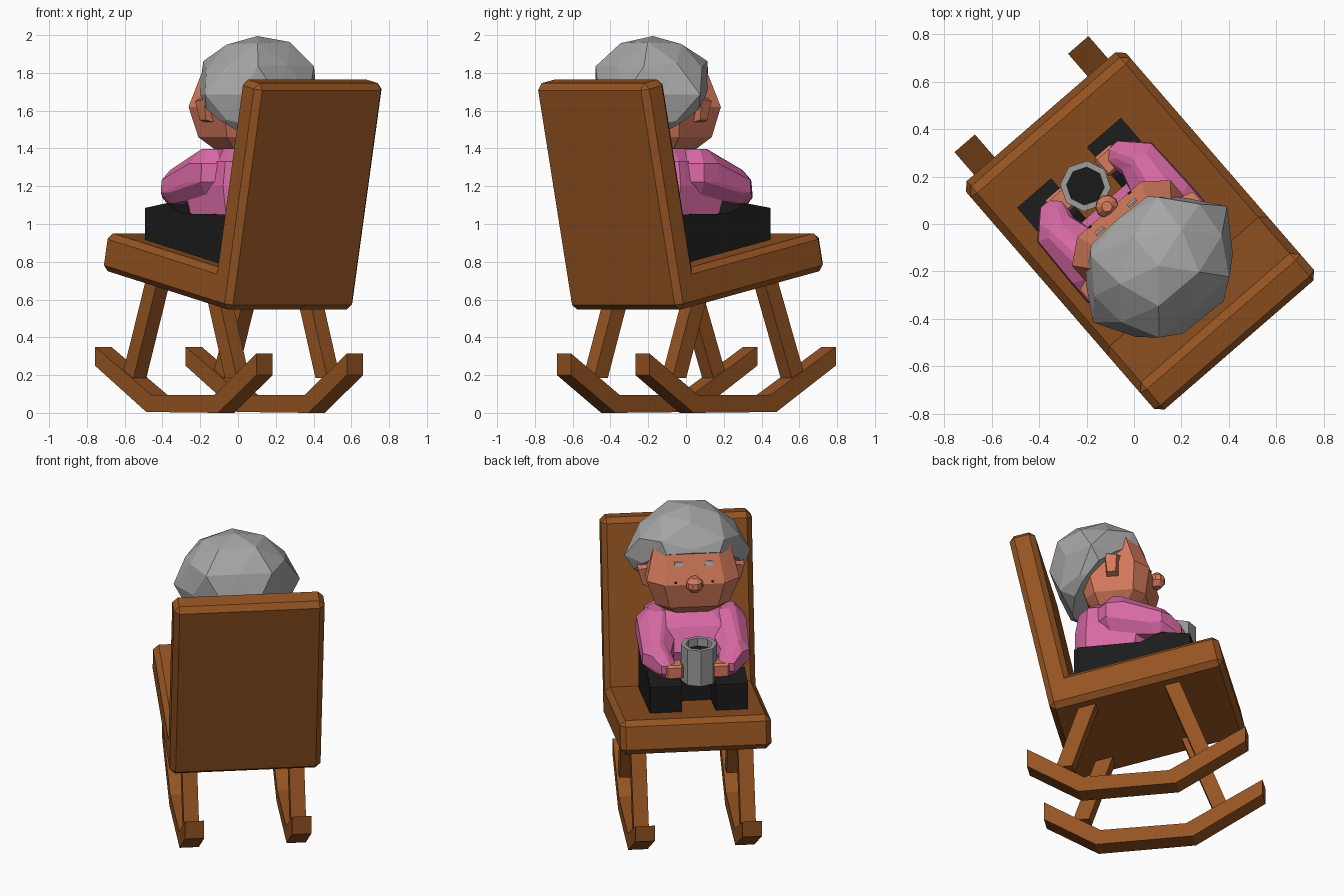
import bpy, bmesh, math, random
from mathutils import Matrix, Vector

if "Cube" in bpy.data.objects:
    bpy.data.objects.remove(bpy.data.objects["Cube"])
random.seed(4)

# Parts are built facing local +x, then the whole model is turned
TURN = Matrix.Rotation(math.radians(130.9), 4, "Z")
SITTER = Matrix.Translation((0, 0.038, 0))
TILT = math.radians(11.8)


def material(name, rgb):
    m = bpy.data.materials.new(name)
    m.use_nodes = True
    m.diffuse_color = (*rgb, 1)
    m.node_tree.nodes["Principled BSDF"].inputs["Base Color"].default_value = (*rgb, 1)
    return m


WOOD = material("brown wood", (0.3, 0.088, 0.016))
SKIN = material("warm skin", (0.68, 0.2, 0.11))
PINK = material("pink wool", (0.68, 0.14, 0.37))
HAIR = material("grey hair", (0.38, 0.38, 0.38))
METAL = material("grey mug", (0.34, 0.34, 0.345))
BLACK = material("black cloth", (0.011, 0.011, 0.011))


def finish(name, bm, mat, place=Matrix(), bevel=0):
    if bevel:
        bmesh.ops.bevel(bm, geom=bm.edges[:], offset=bevel, segments=1,
                        affect="EDGES", profile=0.5)
    bmesh.ops.recalc_face_normals(bm, faces=bm.faces[:])
    bm.transform(TURN @ place)
    mesh = bpy.data.meshes.new(name)
    bm.to_mesh(mesh)
    bm.free()
    mesh.materials.append(mat)
    ob = bpy.data.objects.new(name, mesh)
    bpy.context.collection.objects.link(ob)
    return ob


def hull(points):
    bm = bmesh.new()
    for p in points:
        bm.verts.new(p)
    bmesh.ops.convex_hull(bm, input=bm.verts[:])
    loose = [v for v in bm.verts if not v.link_faces]
    bmesh.ops.delete(bm, geom=loose, context="VERTS")
    bmesh.ops.dissolve_limit(bm, angle_limit=0.02, verts=bm.verts[:], edges=bm.edges[:])
    return bm


def prism(profile, y0, y1):
    bm = bmesh.new()
    f = bm.faces.new([bm.verts.new((x, y0, z)) for x, z in profile])
    ext = bmesh.ops.extrude_face_region(bm, geom=[f])
    moved = [g for g in ext["geom"] if isinstance(g, bmesh.types.BMVert)]
    bmesh.ops.translate(bm, vec=(0, y1 - y0, 0), verts=moved)
    bm.faces.new([v for v in f.verts]) if not f.is_valid else None
    return bm


def rounded(rings, c):
    """Hull of chamfered rectangles: height, half width, back, front."""
    corners = [(1, c), (c, 1), (-c, 1), (-1, c), (-1, -c), (-c, -1), (c, -1), (1, -c)]
    return hull([((b + f) / 2 + (f - b) / 2 * u, w * v, z)
                 for z, w, b, f in rings for u, v in corners])


def blob(p, r, n=8):
    """Points of a small faceted ball around p."""
    return [Vector(p) + r * Vector((math.cos(a) * k, math.sin(a) * k, h))
            for h, k in ((-0.9, 0.5), (-0.3, 1), (0.4, 0.95), (0.95, 0.45))
            for a in [math.tau * (i + 0.5) / n for i in range(n)]]


def tilted(s, t):
    return (-0.432 + s * math.cos(TILT) - t * math.sin(TILT),
            0.54 + s * math.sin(TILT) + t * math.cos(TILT))


# Chair seat and back
for name, s0, s1, t1 in (("chair_back", 0, 0.155, 1.225), ("seat", 0.02, 1.06, 0.205)):
    rect = [tilted(s0, 0), tilted(s1, 0), tilted(s1, t1), tilted(s0, t1)]
    finish(name, prism(rect, -0.447, 0.447), WOOD, bevel=0.032)

# Rockers and splayed legs
ROCKER = [(0.725, 0.25), (0.31, 0.005), (-0.27, 0), (-0.58, 0.2),
          (-0.58, 0.315), (-0.24, 0.095), (0.27, 0.095), (0.725, 0.35)]
for side, label in ((1, "left"), (-1, "right")):
    y = side * 0.317
    finish(label + "_rocker", prism(ROCKER, y - 0.057, y + 0.057), WOOD)
    for part, low, high, top in (("front", 0.475, 0.27, 0.73), ("rear", -0.36, -0.21, 0.62)):
        w = 0.048
        leg = [(low - w, 0.185), (low + w, 0.185), (high + w, top), (high - w, top)]
        finish(f"{label}_{part}_leg", prism(leg, y - 0.045, y + 0.045), WOOD)

# Trousers: hips and two thighs resting on the seat
THIGH = [(-0.28, 0.77), (0.375, 0.91), (0.375, 1.085), (0.2, 1.11), (0.08, 1.055), (-0.3, 1.05)]
hips = prism([(-0.32, 0.77), (0.1, 0.85), (0.1, 1.05), (-0.32, 1.05)], -0.27, 0.27)
finish("hips", hips, BLACK, SITTER)
for side, label in ((1, "left"), (-1, "right")):
    y0, y1 = sorted((side * 0.1, side * 0.29))
    finish(label + "_thigh", prism(THIGH, y0, y1), BLACK, SITTER)

# Sweater body
finish("sweater", rounded([(1.0, 0.26, -0.33, 0.1), (1.2, 0.28, -0.33, 0.15),
                           (1.33, 0.26, -0.31, 0.08), (1.4, 0.17, -0.25, 0.0)], 0.65),
       PINK, SITTER)

# Sleeves, cuffs and hands
for side, label in ((1, "left"), (-1, "right")):
    shoulder = blob((-0.07, side * 0.2, 1.265), 0.138)
    elbow = blob((0.175, side * 0.232, 1.195), 0.095)
    wrist = blob((0.25, side * 0.19, 1.16), 0.068)
    finish(label + "_upper_sleeve", hull(shoulder + elbow), PINK, SITTER)
    finish(label + "_forearm", hull(elbow + wrist), PINK, SITTER)
    y0, y1 = sorted((side * 0.085, side * 0.19))
    hand = prism([(0.22, 1.1), (0.32, 1.1), (0.32, 1.19), (0.22, 1.19)], y0, y1)
    finish(label + "_hand", hand, SKIN, SITTER, bevel=0.012)

# Head, nose, ears and painted face details
BROW_Z, CROWN_Z, BROW_X, CROWN_X = 1.62, 1.84, 0.115, 0.03
finish("head", rounded([(1.385, 0.14, -0.22, 0.0), (1.46, 0.22, -0.27, 0.085),
                        (BROW_Z, 0.275, -0.32, BROW_X), (CROWN_Z, 0.22, -0.3, CROWN_X)], 0.65),
       SKIN, SITTER)
finish("nose", hull(blob((0.13, 0, 1.627), 0.05, 10)), SKIN, SITTER)


def face_plate(y, z, w, h):
    """Thin plate lying on the sloping forehead."""
    def surface(q):
        return BROW_X + (CROWN_X - BROW_X) * (q - BROW_Z) / (CROWN_Z - BROW_Z)
    lo, hi = z - h, z + h
    return prism([(surface(lo) - 0.002, lo), (surface(lo) + 0.006, lo),
                  (surface(hi) + 0.006, hi), (surface(hi) - 0.002, hi)], y - w, y + w)


for side, label in ((1, "left"), (-1, "right")):
    ear = [(x, side * y, z) for x, y, z in
           ((-0.13, 0.25, 1.54), (-0.06, 0.25, 1.54), (-0.14, 0.25, 1.68), (-0.04, 0.25, 1.67),
            (-0.12, 0.29, 1.55), (-0.07, 0.29, 1.55), (-0.13, 0.315, 1.66), (-0.06, 0.315, 1.65))]
    finish(label + "_ear", hull(ear), SKIN, SITTER)
    finish(label + "_eyebrow", face_plate(side * 0.09, 1.735, 0.022, 0.013), HAIR, SITTER)
    finish(label + "_eye", face_plate(side * 0.11, 1.634, 0.007, 0.004), BLACK, SITTER)

# Curly hair: a lumpy ball, trimmed along a sloping hairline
SIZE = Vector((0.3, 0.35, 0.315))
bm = bmesh.new()
bmesh.ops.create_icosphere(bm, subdivisions=2, radius=1)
for v in bm.verts:
    a = math.atan2(v.co.y, -v.co.x)
    lump = 1 - 0.07 * math.cos(6 * a) * (1 - v.co.z ** 2) + random.uniform(-0.035, 0.035)
    v.co = Vector((-0.2, 0, 1.685)) + lump * v.co * SIZE
bmesh.ops.bisect_plane(bm, geom=bm.verts[:] + bm.edges[:] + bm.faces[:], dist=0.0001,
                       plane_co=(0.05, 0, 1.79), plane_no=(-0.65, 0, 0.76), clear_inner=True)
rim = [e for e in bm.edges if e.is_boundary]
bmesh.ops.contextual_create(bm, geom=rim)
finish("hair", bm, HAIR, SITTER)

# Mug with a dark drink
MUG = Matrix.Translation((0.255, 0.012, 0))
bm = bmesh.new()
rings = [[bm.verts.new((r * math.cos(math.tau * i / 8), r * math.sin(math.tau * i / 8), z))
          for i in range(8)] for r, z in ((0.107, 1.07), (0.107, 1.3), (0.08, 1.3), (0.077, 1.1))]
for low, high in zip(rings, rings[1:]):
    for i in range(8):
        j = (i + 1) % 8
        bm.faces.new((low[i], low[j], high[j], high[i]))
bm.faces.new(rings[0])
bm.faces.new(rings[-1])
finish("mug", bm, METAL, SITTER @ MUG)
bm = bmesh.new()
bmesh.ops.create_circle(bm, cap_ends=True, segments=8, radius=0.079,
                        matrix=Matrix.Translation((0, 0, 1.25)))
finish("drink", bm, BLACK, SITTER @ MUG)
